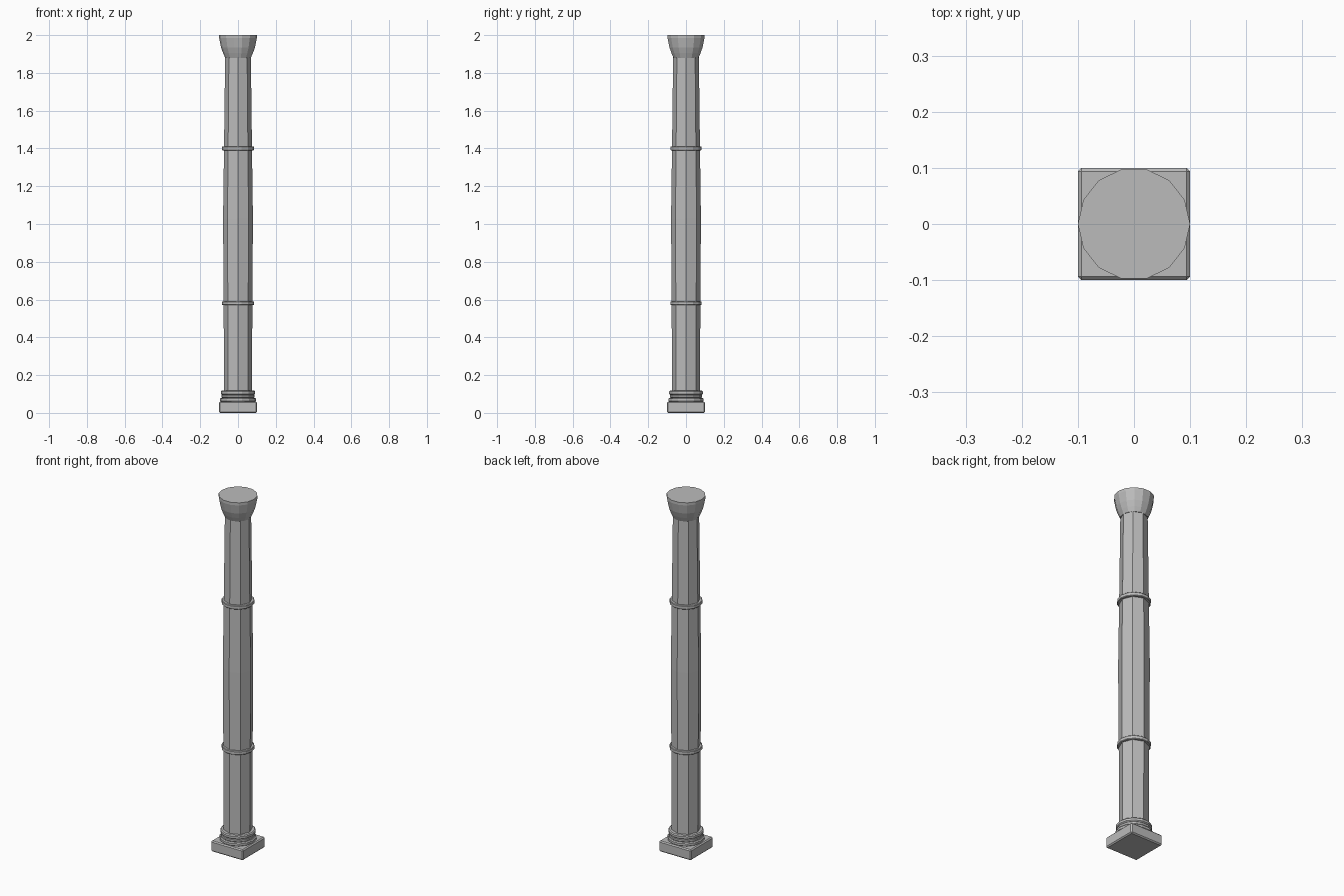
import bpy
import bmesh
from math import cos, sin, tau

if "Cube" in bpy.data.objects:
    bpy.data.objects.remove(bpy.data.objects["Cube"], do_unlink=True)

stone = bpy.data.materials.new("grey stone")
stone.use_nodes = True
colour = (0.5, 0.5, 0.5, 1)
stone.diffuse_color = colour
stone.node_tree.nodes["Principled BSDF"].inputs["Base Color"].default_value = colour


def finish(name, bm):
    bmesh.ops.recalc_face_normals(bm, faces=bm.faces)
    mesh = bpy.data.meshes.new(name)
    bm.to_mesh(mesh)
    bm.free()
    mesh.materials.append(stone)
    obj = bpy.data.objects.new(name, mesh)
    bpy.context.collection.objects.link(obj)
    return obj


def lathe(name, profile, sides):
    """Capped solid turned from (radius, height) points."""
    bm = bmesh.new()
    loops = [[bm.verts.new((r * cos(tau * i / sides), r * sin(tau * i / sides), z))
              for i in range(sides)] for r, z in profile]
    for low, high in zip(loops, loops[1:]):
        for i in range(sides):
            j = (i + 1) % sides
            bm.faces.new((low[i], low[j], high[j], high[i]))
    bm.faces.new(loops[0])
    bm.faces.new(loops[-1])
    return finish(name, bm)


def band(name, radius, z, height, edge):
    """Round moulding with chamfered rims."""
    lathe(name, [(radius - edge, z), (radius, z + edge),
                 (radius, z + height - edge), (radius - edge, z + height)], 14)


# Square plinth with chamfered edges
bm = bmesh.new()
bmesh.ops.create_cube(bm, size=1)
bmesh.ops.scale(bm, vec=(0.2, 0.2, 0.06), verts=bm.verts)
bmesh.ops.translate(bm, vec=(0, 0, 0.03), verts=bm.verts)
bmesh.ops.bevel(bm, geom=bm.edges[:], offset=0.006, segments=1, affect='EDGES')
finish("plinth", bm)

# Stepped base mouldings
band("lower_base_moulding", 0.095, 0.058, 0.022, 0.005)
band("middle_base_moulding", 0.088, 0.078, 0.02, 0.005)
band("upper_base_moulding", 0.091, 0.096, 0.022, 0.005)

# Octagonal shaft, swelling at the middle
lathe("shaft", [(0.074, 0.1), (0.076, 0.58), (0.079, 1.03),
                (0.074, 1.4), (0.068, 1.9)], 8)

# Rings around the shaft
for name, z in (("lower_ring", 0.57), ("upper_ring", 1.39)):
    band(name, 0.085, z, 0.021, 0.003)

# Flared capital
lathe("capital", [(0.068, 1.88), (0.079, 1.905), (0.09, 1.935),
                  (0.096, 1.965), (0.1, 1.985), (0.1, 2.0)], 14)
